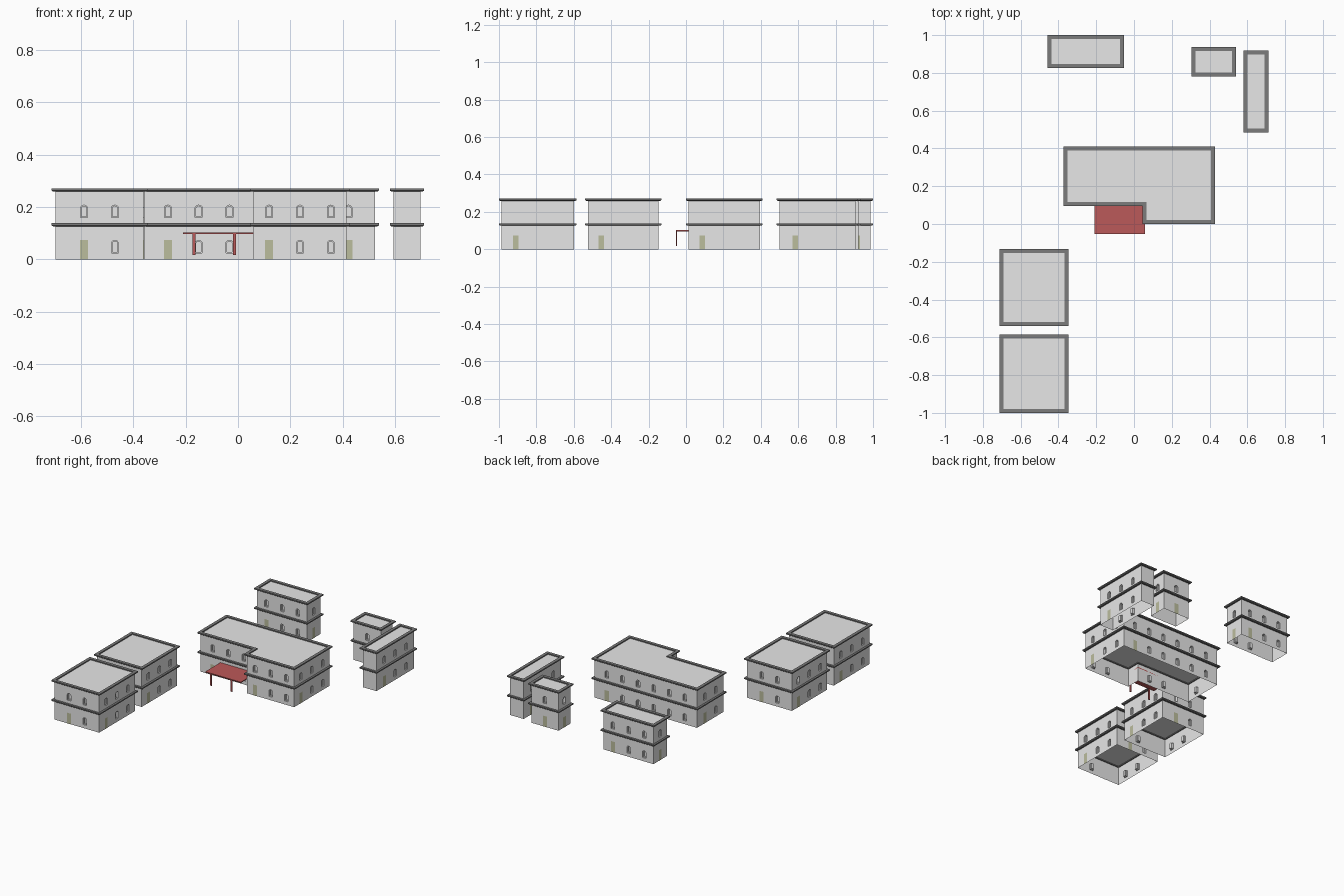
import bpy, bmesh, math
from mathutils import Vector

if "Cube" in bpy.data.objects:
    bpy.data.objects.remove(bpy.data.objects["Cube"])


def mat(name, rgb):
    m = bpy.data.materials.new(name)
    m.diffuse_color = (*rgb, 1)
    m.use_nodes = True
    m.node_tree.nodes["Principled BSDF"].inputs["Base Color"].default_value = m.diffuse_color
    return m


WALL = mat("pale_grey_wall", (0.8, 0.8, 0.8))
TRIM = mat("dark_grey_trim", (0.2, 0.2, 0.2))
DOOR = mat("olive_door", (0.5, 0.51, 0.34))
RED = mat("red_canopy", (0.5, 0.1, 0.1))

FLOOR = 0.132      # storey height
STEP = 0.118       # window spacing


def finish(bm, name, material):
    me = bpy.data.meshes.new(name)
    bm.to_mesh(me)
    bm.free()
    me.materials.append(material)
    ob = bpy.data.objects.new(name, me)
    bpy.context.collection.objects.link(ob)
    return ob


def offset(poly, d):
    # mitred outward offset of a right-angled, counter-clockwise outline
    out = []
    for i, p in enumerate(poly):
        a, b = Vector(poly[i - 1]), Vector(poly[(i + 1) % len(poly)])
        p = Vector(p)
        e1, e2 = (p - a).normalized(), (b - p).normalized()
        out.append(p + d * Vector((e1.y + e2.y, -e1.x - e2.x)))
    return out


def flat(name, poly, z):
    bm = bmesh.new()
    bm.faces.new([bm.verts.new((p[0], p[1], z)) for p in poly])
    finish(bm, name, WALL)


def cuboid(name, poly, z0, z1, material):
    bm = bmesh.new()
    lo = [bm.verts.new((p[0], p[1], z0)) for p in poly]
    hi = [bm.verts.new((p[0], p[1], z1)) for p in poly]
    bm.faces.new(lo[::-1])
    bm.faces.new(hi)
    for i in range(len(poly)):
        j = (i + 1) % len(poly)
        bm.faces.new((lo[i], lo[j], hi[j], hi[i]))
    return finish(bm, name, material)


def cornice(name, poly, z):
    # profile (outward, height) swept round the outline
    prof = [(-0.007, -0.006), (0.009, -0.006), (0.014, -0.002),
            (0.014, 0.006), (-0.007, 0.006)]
    bm = bmesh.new()
    loops = [[bm.verts.new((p.x, p.y, z + h)) for p in offset(poly, d)]
             for d, h in prof]
    n = len(poly)
    for a, b in zip(loops, loops[1:] + loops[:1]):
        for i in range(n):
            j = (i + 1) % n
            bm.faces.new((a[i], a[j], b[j], b[i]))
    bmesh.ops.recalc_face_normals(bm, faces=bm.faces)
    finish(bm, name, TRIM)


def window_shape(u, z, s=0.0):
    # arched outline, shrunk by s
    r = 0.0135 - s
    arch = [(u + r * math.cos(math.pi * k / 8),
             z + 0.037 + (0.011 - s) * math.sin(math.pi * k / 8)) for k in range(9)]
    return [(u - r, z + s), (u + r, z + s)] + arch


def rect(u0, u1, z0, z1):
    return [(u0, z0), (u1, z0), (u1, z1), (u0, z1)]


def wall(bm, doors, a, b):
    length = (b - a).length
    along = (b - a).normalized()
    normal = Vector((along.y, -along.x))

    def ring(mesh, shape, d):
        return [mesh.verts.new((*(a + along * u + normal * d), z)) for u, z in shape]

    def loop_edges(vs):
        return [bm.edges.new((vs[i - 1], vs[i])) for i in range(len(vs))]

    def strip(r0, r1):
        for i in range(len(r0)):
            bm.faces.new((r0[i - 1], r0[i], r1[i], r1[i - 1]))

    edges = loop_edges(ring(bm, rect(0, length, 0, 2 * FLOOR), 0))
    rims = []
    count = int(length / STEP)
    for k in range(count):
        u = length / 2 + (k - (count - 1) / 2) * STEP
        for z in (0.024, 0.159):
            if k == 0 and z < 0.1:      # first ground-floor bay is the door
                doors.faces.new(ring(doors, rect(u - 0.0155, u + 0.0155, 0, 0.073), 0.001))
                continue
            r = ring(bm, window_shape(u, z), 0)
            edges += loop_edges(r)
            rims.append((r, u, z))
    bmesh.ops.triangle_fill(bm, use_beauty=True, edges=edges,
                            normal=Vector((normal.x, normal.y, 0)))
    for r, u, z in rims:                # stepped recess and pane
        r1 = ring(bm, window_shape(u, z), -0.008)
        r2 = ring(bm, window_shape(u, z, 0.004), -0.008)
        r3 = ring(bm, window_shape(u, z, 0.004), -0.016)
        strip(r, r1)
        strip(r1, r2)
        strip(r2, r3)
        bm.faces.new(r3)


def building(name, poly):
    walls, doors = bmesh.new(), bmesh.new()
    for i, p in enumerate(poly):
        wall(walls, doors, Vector(p), Vector(poly[(i + 1) % len(poly)]))
    finish(walls, name + "_walls", WALL)
    finish(doors, name + "_doors", DOOR)
    flat(name + "_ceiling", poly, FLOOR)
    flat(name + "_roof", poly, 2 * FLOOR)
    cornice(name + "_middle_band", poly, FLOOR)
    cornice(name + "_roof_cornice", poly, 2 * FLOOR + 0.001)


def box(x0, x1, y0, y1):
    return [(x0, y0), (x1, y0), (x1, y1), (x0, y1)]


# Buildings, open underneath
building("back_house", box(-0.444, -0.067, 0.841, 0.986))
building("small_house", box(0.319, 0.525, 0.794, 0.922))
building("narrow_house", box(0.595, 0.698, 0.499, 0.905))
building("upper_side_house", box(-0.699, -0.361, -0.525, -0.146))
building("lower_side_house", box(-0.699, -0.361, -0.986, -0.599))
building("main_house", [(-0.36, 0.109), (0.059, 0.109), (0.059, 0.014),
                        (0.415, 0.014), (0.415, 0.395), (-0.36, 0.395)])

# Entrance canopy on two posts
cuboid("canopy_roof", box(-0.21, 0.059, -0.054, 0.109), 0.096, 0.102, RED)
for side, x in (("left", -0.168), ("right", -0.014)):
    cuboid("canopy_post_" + side, box(x - 0.006, x + 0.006, -0.054, -0.048), 0.017, 0.097, RED)
